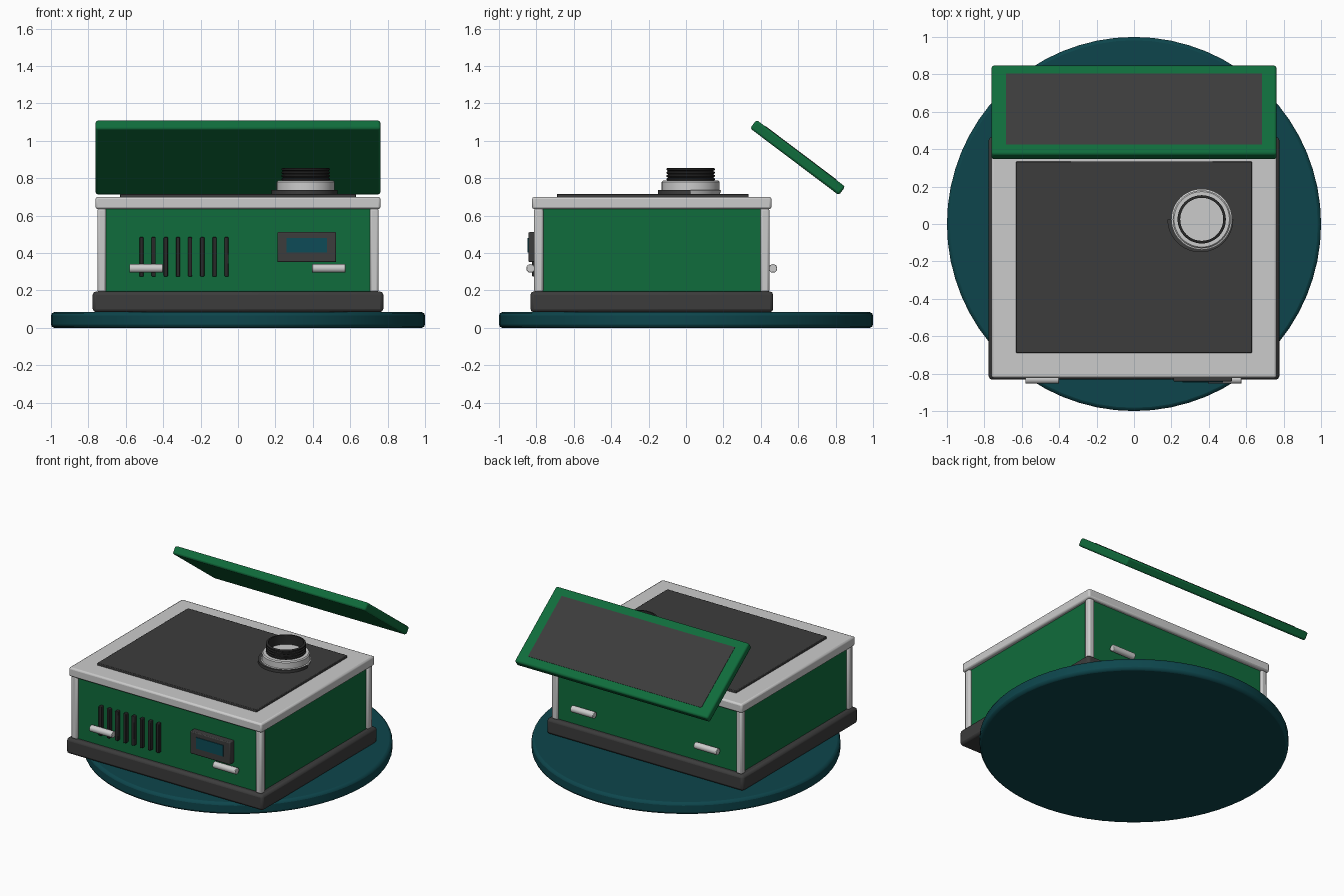
import bpy, bmesh, math
from mathutils import Matrix

cube = bpy.data.objects.get("Cube")
if cube:
    bpy.data.objects.remove(cube, do_unlink=True)


def material(name, r, g, b):
    m = bpy.data.materials.new(name)
    m.use_nodes = True
    m.diffuse_color = (r, g, b, 1)
    m.node_tree.nodes["Principled BSDF"].inputs["Base Color"].default_value = (r, g, b, 1)
    return m


GREEN = material("green", 0.005, 0.15, 0.045)
GREY = material("light grey", 0.6, 0.6, 0.6)
CHARCOAL = material("charcoal", 0.045, 0.045, 0.045)
BLACK = material("near black", 0.022, 0.022, 0.022)
TEAL = material("teal", 0.004, 0.06, 0.072)
SCREEN = material("screen blue", 0.004, 0.07, 0.095)


def finish(name, bm, mat, bevel=0.0, segments=2):
    bmesh.ops.recalc_face_normals(bm, faces=bm.faces)
    mesh = bpy.data.meshes.new(name)
    bm.to_mesh(mesh)
    bm.free()
    ob = bpy.data.objects.new(name, mesh)
    bpy.context.collection.objects.link(ob)
    mesh.materials.append(mat)
    if bevel:
        mod = ob.modifiers.new("Bevel", "BEVEL")
        mod.width, mod.segments, mod.limit_method = bevel, segments, "ANGLE"
    bpy.ops.object.select_all(action="DESELECT")
    bpy.context.view_layer.objects.active = ob
    ob.select_set(True)
    bpy.ops.object.shade_smooth_by_angle(angle=math.radians(35))
    return ob


def box(name, x, y, z, mat, bevel=0.0):
    """Box between (low, high) limits on each axis."""
    bm = bmesh.new()
    limits = (x, y, z)
    size = Matrix.Diagonal([hi - lo for lo, hi in limits] + [1])
    place = Matrix.Translation([(lo + hi) / 2 for lo, hi in limits])
    bmesh.ops.create_cube(bm, size=1, matrix=place @ size)
    return finish(name, bm, mat, bevel)


def lathe(name, profile, mat, centre=(0, 0), start=0, sweep=360, steps=48):
    """Turn a closed (radius, height) profile about a vertical axis."""
    bm = bmesh.new()
    full = sweep == 360
    rings = []
    for i in range(steps if full else steps + 1):
        a = math.radians(start + sweep * i / steps)
        rings.append([bm.verts.new((centre[0] + r * math.cos(a),
                                    centre[1] + r * math.sin(a), z)) for r, z in profile])
    n = len(profile)
    for i in range(steps):
        a, b = rings[i], rings[(i + 1) % len(rings)]
        for j in range(n):
            k = (j + 1) % n
            bm.faces.new((a[j], b[j], b[k], a[k]))
    if not full:
        bm.faces.new(rings[0])
        bm.faces.new(rings[-1])
    bmesh.ops.remove_doubles(bm, verts=bm.verts, dist=1e-5)
    return finish(name, bm, mat)


# Round ground disc
bm = bmesh.new()
bmesh.ops.create_cone(bm, cap_ends=True, segments=64, radius1=1, radius2=1, depth=0.084,
                      matrix=Matrix.Translation((0, 0, 0.042)))
finish("ground_disc", bm, TEAL, 0.018)

# Housing: plinth, body, corner posts, rim and top plate
MID_Y = -0.183
box("plinth", (-0.777, 0.777), (-0.832, 0.466), (0.084, 0.195), CHARCOAL, 0.018)
box("body", (-0.735, 0.735), (MID_Y - 0.613, MID_Y + 0.613), (0.19, 0.645), GREEN)
for sx, side in ((1, "left"), (-1, "right")):
    for sy, end in ((1, "back"), (-1, "front")):
        xs = sorted((sx * 0.705, sx * 0.752))
        ys = sorted((MID_Y + sy * 0.58, MID_Y + sy * 0.629))
        box(f"{end}_{side}_post", xs, ys, (0.19, 0.64), GREY, 0.012)
box("top_rim", (-0.762, 0.762), (-0.823, 0.457), (0.635, 0.7), GREY, 0.012)
box("top_plate", (-0.63, 0.63), (-0.69, 0.335), (0.695, 0.716), CHARCOAL, 0.004)

# Front vent slats
for i in range(8):
    x = -0.516 + 0.065 * i
    box(f"vent_slat_{i + 1}", (x - 0.011, x + 0.011), (-0.823, -0.79), (0.275, 0.485), BLACK, 0.004)

# Front display
box("display_frame", (0.21, 0.525), (-0.842, -0.79), (0.352, 0.512), CHARCOAL, 0.006)
box("display_screen", (0.26, 0.475), (-0.847, -0.84), (0.402, 0.481), SCREEN)

# Bar handles, front and back
for y, end in ((-0.831, "front"), (0.465, "back")):
    for x, side in ((0.485, "left"), (-0.49, "right")):
        bm = bmesh.new()
        bmesh.ops.create_cone(bm, cap_ends=True, segments=20, radius1=0.023, radius2=0.023, depth=0.18,
                              matrix=Matrix.Translation((x, y, 0.318)) @ Matrix.Rotation(math.pi / 2, 4, "Y"))
        finish(f"{end}_{side}_handle", bm, GREY, 0.004)

# Filler port: half gasket, collar and ribbed open neck
PORT = (0.362, 0.025)
lathe("port_gasket", [(0.1, 0.714), (0.176, 0.714), (0.176, 0.736), (0.1, 0.736)], CHARCOAL,
      (0.355, 0.025), start=180, sweep=180, steps=32)
lathe("port_collar", [(0, 0.712), (0.155, 0.712), (0.163, 0.735), (0.155, 0.738), (0.155, 0.78),
                      (0.148, 0.787), (0, 0.787)], GREY, PORT)
ribs = [(0.115, 0.785)]
for i in range(4):
    z = 0.787 + 0.0175 * i
    ribs += [(0.122, z), (0.129, z + 0.004), (0.129, z + 0.012), (0.122, z + 0.016)]
ribs.append((0.115, z + 0.016))
lathe("port_neck", ribs, BLACK, PORT)

# Raised tilted lid with its inset panel
tilt = Matrix.Translation((0, 0.597, 0.911)) @ Matrix.Rotation(math.radians(-37), 4, "X")
lid = box("lid", (-0.762, 0.762), (-0.297, 0.297), (-0.0285, 0.0285), GREEN, 0.012)
panel = box("lid_panel", (-0.685, 0.685), (-0.238, 0.238), (0.026, 0.031), CHARCOAL)
for ob in (lid, panel):
    ob.matrix_world = tilt
